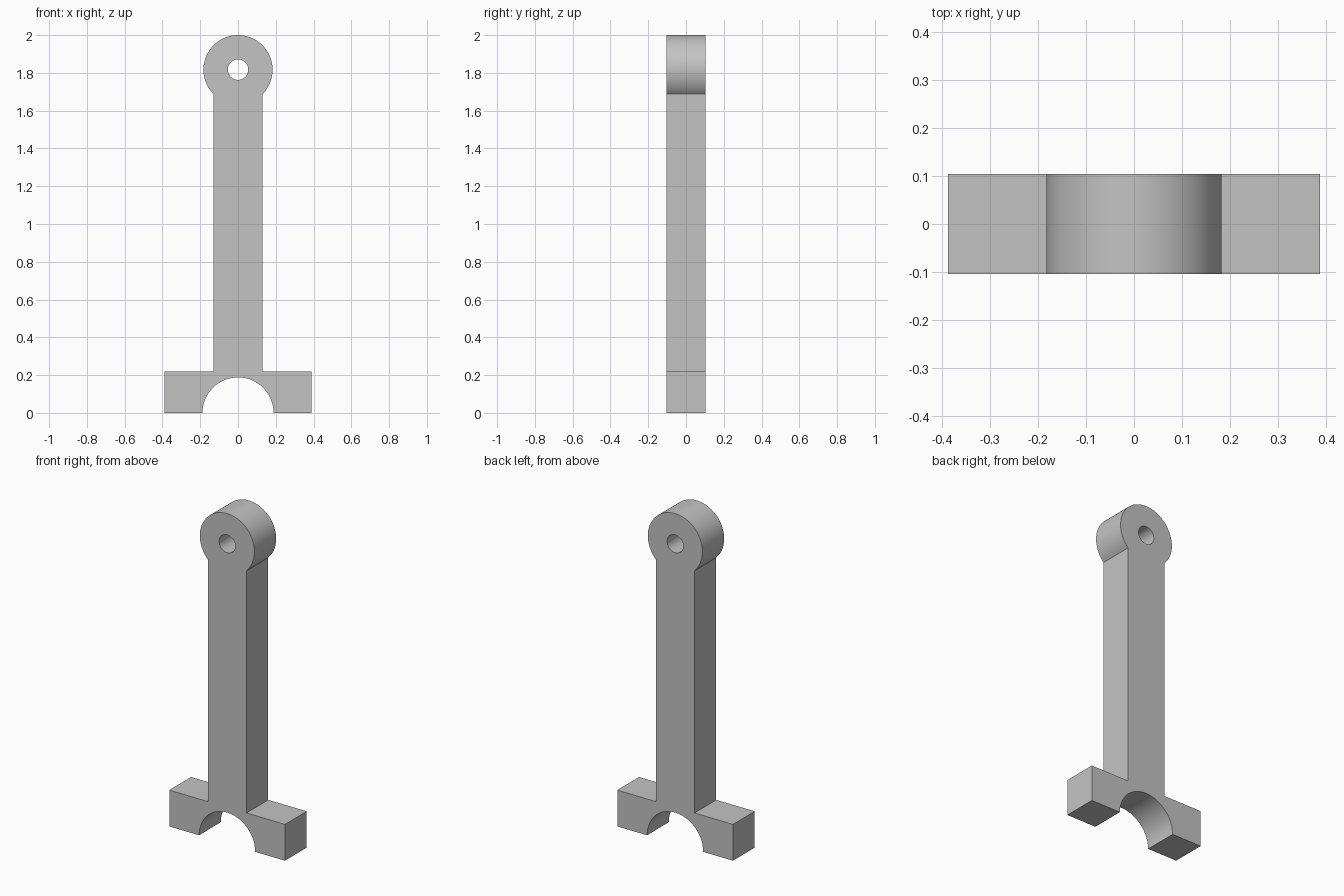
import bpy
import bmesh
import math

cube = bpy.data.objects.get("Cube")
if cube:
    bpy.data.objects.remove(cube, do_unlink=True)

DEPTH = 0.208
EYE_Z, EYE_R, BORE_R = 1.817, 0.183, 0.054
SHANK_X = 0.13
FOOT_X, FOOT_Z, SADDLE_R = 0.388, 0.22, 0.188


def arc(cz, radius, start, end, steps):
    """Points along an arc centred on x = 0."""
    angles = [start + (end - start) * i / steps for i in range(steps + 1)]
    return [(radius * math.cos(a), cz + radius * math.sin(a)) for a in angles]


# Outline: saddle arch, right foot, shank, round eye, then back down
neck = math.acos(SHANK_X / EYE_R)
outline = arc(0, SADDLE_R, math.pi, 0, 48)
outline += [(FOOT_X, 0), (FOOT_X, FOOT_Z), (SHANK_X, FOOT_Z)]
outline += arc(EYE_Z, EYE_R, -neck, math.pi + neck, 72)
outline += [(-SHANK_X, FOOT_Z), (-FOOT_X, FOOT_Z), (-FOOT_X, 0)]

# Bore through the eye
bore = arc(EYE_Z, BORE_R, 0, math.tau, 48)[:-1]

bm = bmesh.new()
edges = []
for loop in (outline, bore):
    verts = [bm.verts.new((x, 0, z)) for x, z in loop]
    edges += [bm.edges.new((v, verts[i - 1])) for i, v in enumerate(verts)]
bmesh.ops.triangle_fill(bm, edges=edges, use_beauty=True, normal=(0, -1, 0))
bmesh.ops.recalc_face_normals(bm, faces=bm.faces)
mesh = bpy.data.meshes.new("connecting_link")
bm.to_mesh(mesh)
bm.free()

link = bpy.data.objects.new("connecting_link", mesh)
bpy.context.collection.objects.link(link)
bpy.ops.object.select_all(action='DESELECT')
link.select_set(True)
bpy.context.view_layer.objects.active = link

# Thickness, evenly to front and back
solid = link.modifiers.new("thickness", 'SOLIDIFY')
solid.thickness = DEPTH
solid.offset = 0
bpy.ops.object.modifier_apply(modifier=solid.name)

bm = bmesh.new()
bm.from_mesh(link.data)
bmesh.ops.recalc_face_normals(bm, faces=bm.faces)
bm.to_mesh(link.data)
bm.free()
bpy.ops.object.shade_smooth_by_angle(angle=math.radians(30))

# Plain grey metal
grey = bpy.data.materials.new("plain_grey")
grey.use_nodes = True
colour = (0.55, 0.55, 0.55, 1)
grey.diffuse_color = colour
grey.node_tree.nodes["Principled BSDF"].inputs["Base Color"].default_value = colour
link.data.materials.append(grey)
